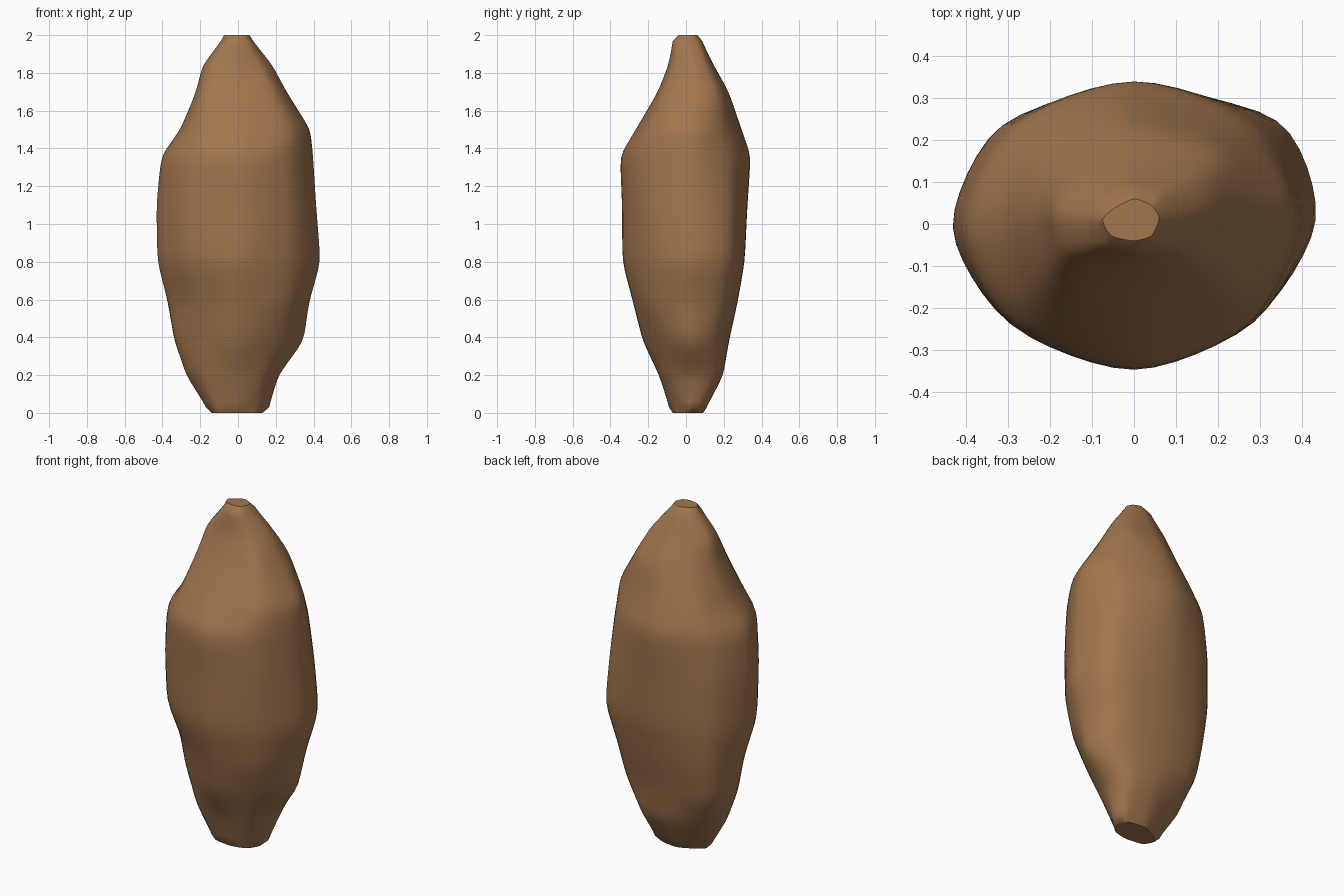
import bpy, bmesh, math

if "Cube" in bpy.data.objects:
    bpy.data.objects.remove(bpy.data.objects["Cube"])

# Silhouette reach of the rock at each height:
# z, +x, +x+y, +y, -x+y, -x, -x-y, -y, +x-y
LEVELS = [
    (0.00, .13, .13, .09, .10, .14, .12, .07, .10),
    (0.03, .165, .165, .11, .125, .17, .14, .09, .11),
    (0.20, .215, .25, .20, .235, .28, .22, .145, .18),
    (0.38, .355, .32, .23, .34, .34, .25, .235, .26),
    (0.58, .38, .37, .275, .375, .375, .285, .285, .335),
    (0.80, .445, .435, .315, .40, .435, .37, .345, .37),
    (1.10, .42, .41, .33, .40, .44, .385, .345, .375),
    (1.36, .405, .375, .35, .375, .415, .38, .357, .365),
    (1.50, .39, .34, .30, .31, .31, .31, .27, .345),
    (1.70, .26, .275, .23, .215, .225, .225, .15, .23),
    (1.84, .185, .19, .15, .165, .19, .17, .095, .14),
    (1.97, .08, .09, .085, .09, .09, .08, .07, .075),
    (2.00, .06, .06, .06, .06, .075, .06, .04, .05),
]
AROUND, UP, ROUND = 6, 5, 0.65
C, S = math.cos(math.radians(35)), math.sin(math.radians(35))


def corners(row):
    """Eight (x, y) corners of one level."""
    xp, ne, yp, nw, xn, sw, yn, se = row[1:]
    mid = (yp - yn) / 2
    pts = [(xp, mid + 0.05 * xp), None, (0, yp), None, (-xn, mid), None, (0, -yn), None]
    for i, a, b, reach in ((1, xp, yp, ne), (3, -xn, yp, nw), (5, -xn, -yn, sw), (7, xp, -yn, se)):
        k = reach / (abs(a) * C + abs(b) * S)
        pts[i] = (a * k, b * k)
    return pts


def ring(pts):
    """Rounded outline through the corners, keeping some flatness between them."""
    out = []
    n = len(pts)
    for i in range(n):
        p0, p1, p2, p3 = (pts[(i + j) % n] for j in (-1, 0, 1, 2))
        for s in range(AROUND):
            t = s / AROUND
            q = []
            for a, b, c, d in zip(p0, p1, p2, p3):
                curve = 0.5 * (2 * b + (c - a) * t + (2 * a - 5 * b + 4 * c - d) * t * t
                               + (3 * b - a - 3 * c + d) * t ** 3)
                q.append(ROUND * curve + (1 - ROUND) * (b + (c - b) * t))
            out.append(q)
    return out


# Rock: loft of the rounded levels
bm = bmesh.new()
rings = []
for k in range(len(LEVELS) - 1):
    lo, hi = LEVELS[k], LEVELS[k + 1]
    a, b = ring(corners(lo)), ring(corners(hi))
    steps = UP if hi[0] - lo[0] > 0.05 else 1
    last = k == len(LEVELS) - 2
    for s in range(steps + (1 if last else 0)):
        t = s / steps
        z = lo[0] + (hi[0] - lo[0]) * t
        rings.append([bm.verts.new((p[0] + (q[0] - p[0]) * t, p[1] + (q[1] - p[1]) * t, z))
                      for p, q in zip(a, b)])
for a, b in zip(rings, rings[1:]):
    n = len(a)
    for i in range(n):
        bm.faces.new((a[i], a[(i + 1) % n], b[(i + 1) % n], b[i]))

# Soften the ridges, then close both flat ends
inner = [v for r in rings[2:-2] for v in r]
for _ in range(4):
    bmesh.ops.smooth_vert(bm, verts=inner, factor=0.5,
                          use_axis_x=True, use_axis_y=True, use_axis_z=True)
bm.faces.new(rings[0][::-1])
bm.faces.new(rings[-1])
bmesh.ops.recalc_face_normals(bm, faces=bm.faces)

mesh = bpy.data.meshes.new("rock")
bm.to_mesh(mesh)
bm.free()
rock = bpy.data.objects.new("rock", mesh)
bpy.context.collection.objects.link(rock)

brown = bpy.data.materials.new("earth brown")
brown.diffuse_color = (0.36, 0.18, 0.075, 1)
brown.use_nodes = True
brown.node_tree.nodes["Principled BSDF"].inputs["Base Color"].default_value = brown.diffuse_color
mesh.materials.append(brown)

bpy.context.view_layer.objects.active = rock
rock.select_set(True)
bpy.ops.object.shade_smooth_by_angle(angle=math.radians(40))
